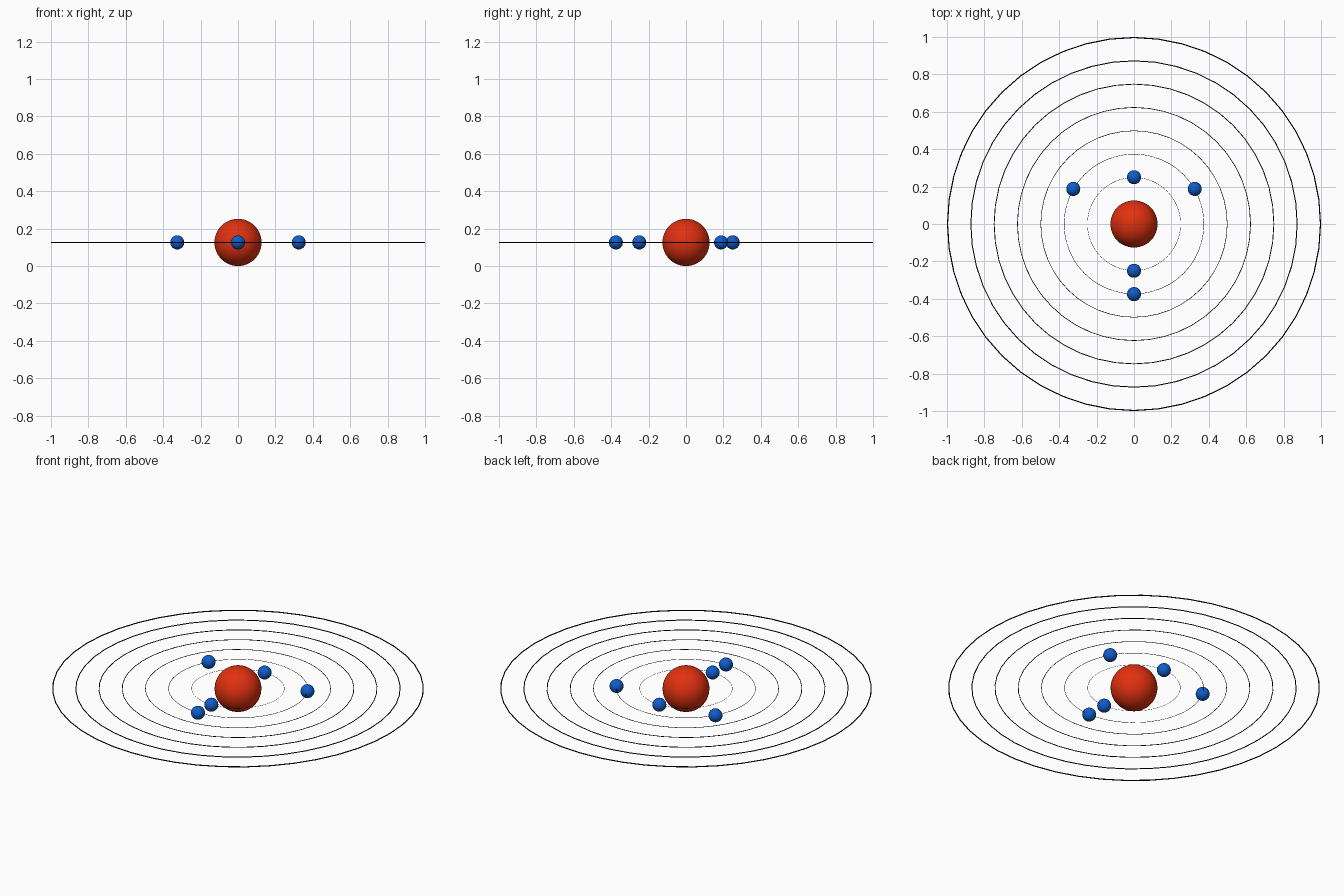
import bpy
from math import sin, cos, pi, radians

if "Cube" in bpy.data.objects:
    bpy.data.objects.remove(bpy.data.objects["Cube"])

Z = 0.126      # height of the orbital plane
STEP = 0.125   # spacing between shells


def material(name, rgb):
    m = bpy.data.materials.new(name)
    m.diffuse_color = (*rgb, 1)
    m.use_nodes = True
    m.node_tree.nodes["Principled BSDF"].inputs["Base Color"].default_value = m.diffuse_color
    return m


red = material("red", (0.75, 0.03, 0.005))
blue = material("blue", (0.005, 0.11, 0.60))
black = material("black", (0.0, 0.0, 0.0))


def finish(name, mat):
    ob = bpy.context.object
    ob.name = name
    ob.data.materials.append(mat)
    bpy.ops.object.shade_smooth()
    return ob


def ball(name, loc, r, mat, seg=32, rings=16):
    bpy.ops.mesh.primitive_uv_sphere_add(segments=seg, ring_count=rings, radius=r, location=loc)
    return finish(name, mat)


# nucleus
ball("nucleus", (0, 0, Z), Z, red, 48, 24)

# seven concentric orbit rings, thinner towards the centre
for i in range(2, 9):
    r = STEP * i
    minor = 0.003 * r
    bpy.ops.mesh.primitive_torus_add(major_radius=r - minor, minor_radius=minor,
                                     major_segments=48, minor_segments=12,
                                     location=(0, 0, Z))
    finish(f"orbit_ring_{i - 1}", black)

# electrons: (shell radius, angles in degrees)
for shell, (r, angles) in enumerate([(2 * STEP, (90, 270)), (3 * STEP, (30, 150, 270))], 1):
    for n, a in enumerate(angles, 1):
        t = radians(a)
        ball(f"electron_{shell}_{n}", (r * cos(t), r * sin(t), Z), 0.0375, blue)
